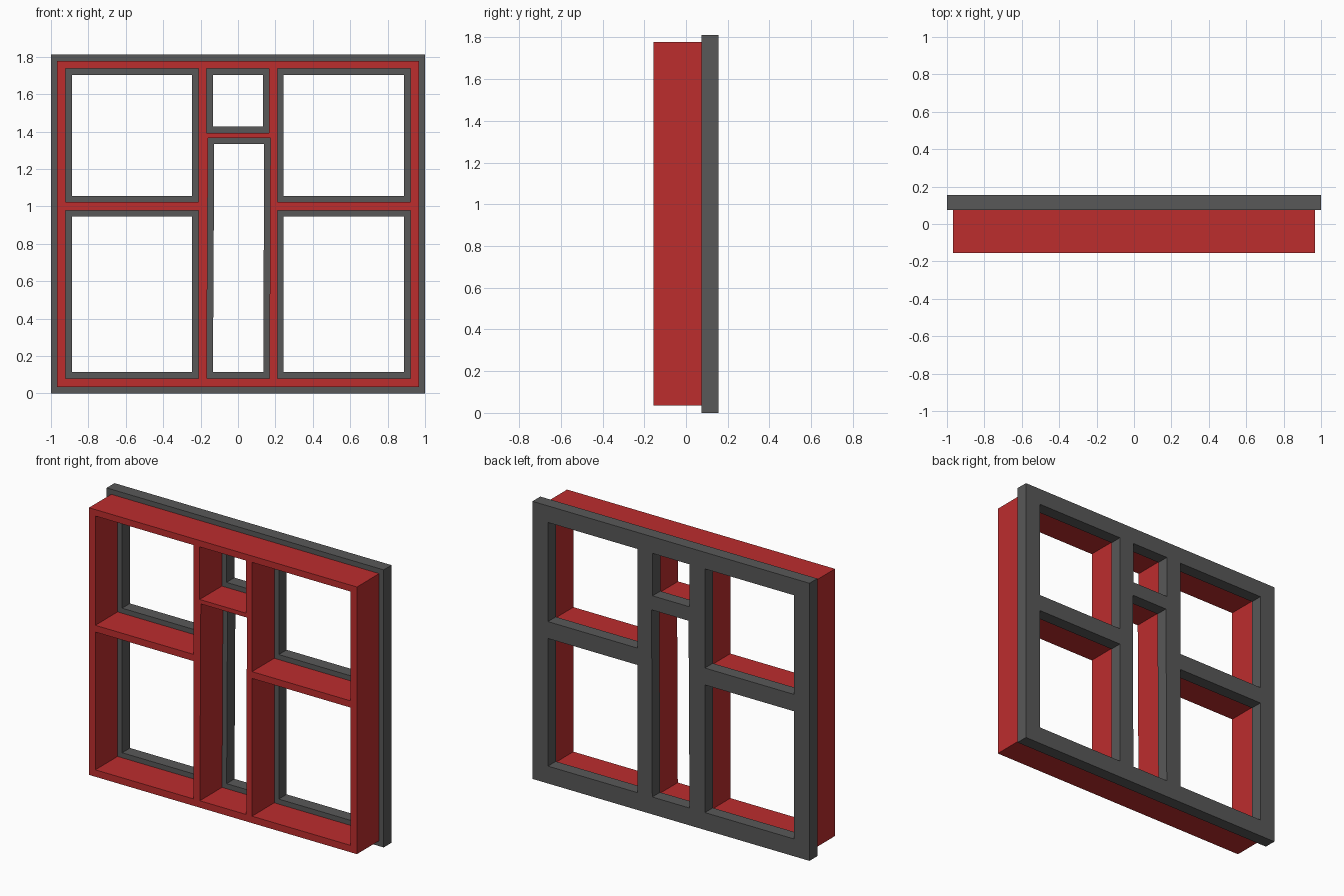
import bpy, bmesh

if "Cube" in bpy.data.objects:
    bpy.data.objects.remove(bpy.data.objects["Cube"])


def rect(x0, x1, z0, z1):
    return [(x0, z0), (x1, z0), (x1, z1), (x0, z1)]


def material(name, color):
    m = bpy.data.materials.new(name)
    m.diffuse_color = color
    m.use_nodes = True
    m.node_tree.nodes["Principled BSDF"].inputs["Base Color"].default_value = m.diffuse_color
    return m


def slab(name, outline, holes, y0, y1, mat):
    """Flat panel with openings, from y0 (front) to y1 (back)."""
    bm = bmesh.new()
    for loop in [outline] + holes:
        vs = [bm.verts.new((x, y0, z)) for x, z in loop]
        for i, v in enumerate(vs):
            bm.edges.new((v, vs[(i + 1) % len(vs)]))
    bmesh.ops.triangle_fill(bm, edges=bm.edges[:], use_beauty=True)
    ext = bmesh.ops.extrude_face_region(bm, geom=bm.faces[:], use_keep_orig=True)
    for g in ext["geom"]:
        if isinstance(g, bmesh.types.BMVert):
            g.co.y = y1
    bmesh.ops.recalc_face_normals(bm, faces=bm.faces[:])
    me = bpy.data.meshes.new(name)
    bm.to_mesh(me)
    bm.free()
    me.materials.append(mat)
    ob = bpy.data.objects.new(name, me)
    bpy.context.collection.objects.link(ob)
    return ob


def openings(d):
    """Five window openings, each narrowed by d on every side."""
    holes = []
    for z0, z1 in ((0.08, 0.979), (1.023, 1.736)):
        for x0, x1 in ((-0.921, -0.212), (0.21, 0.921)):
            holes.append(rect(x0 + d, x1 - d, z0 + d, z1 - d))
    # small upper centre pane
    holes.append(rect(-0.168 + d, 0.166 - d, 1.393 + d, 1.736 - d))
    # tall centre pane, slightly skewed at the top
    holes.append([(-0.167 + d, 0.08 + d), (0.168 - d, 0.08 + d),
                  (0.173 - d, 1.366 - d), (-0.16 + d, 1.366 - d)])
    return holes


red = material("red_paint", (0.507, 0.026, 0.027, 1))
grey = material("dark_grey", (0.098, 0.098, 0.098, 1))

# deep front frame with mullions
slab("window_frame", rect(-0.967, 0.967, 0.035, 1.778), openings(0),
     -0.155, 0.074, red)
# wider back trim with narrower openings
slab("back_trim", rect(-1, 1, 0, 1.811), openings(0.033),
     0.074, 0.155, grey)
